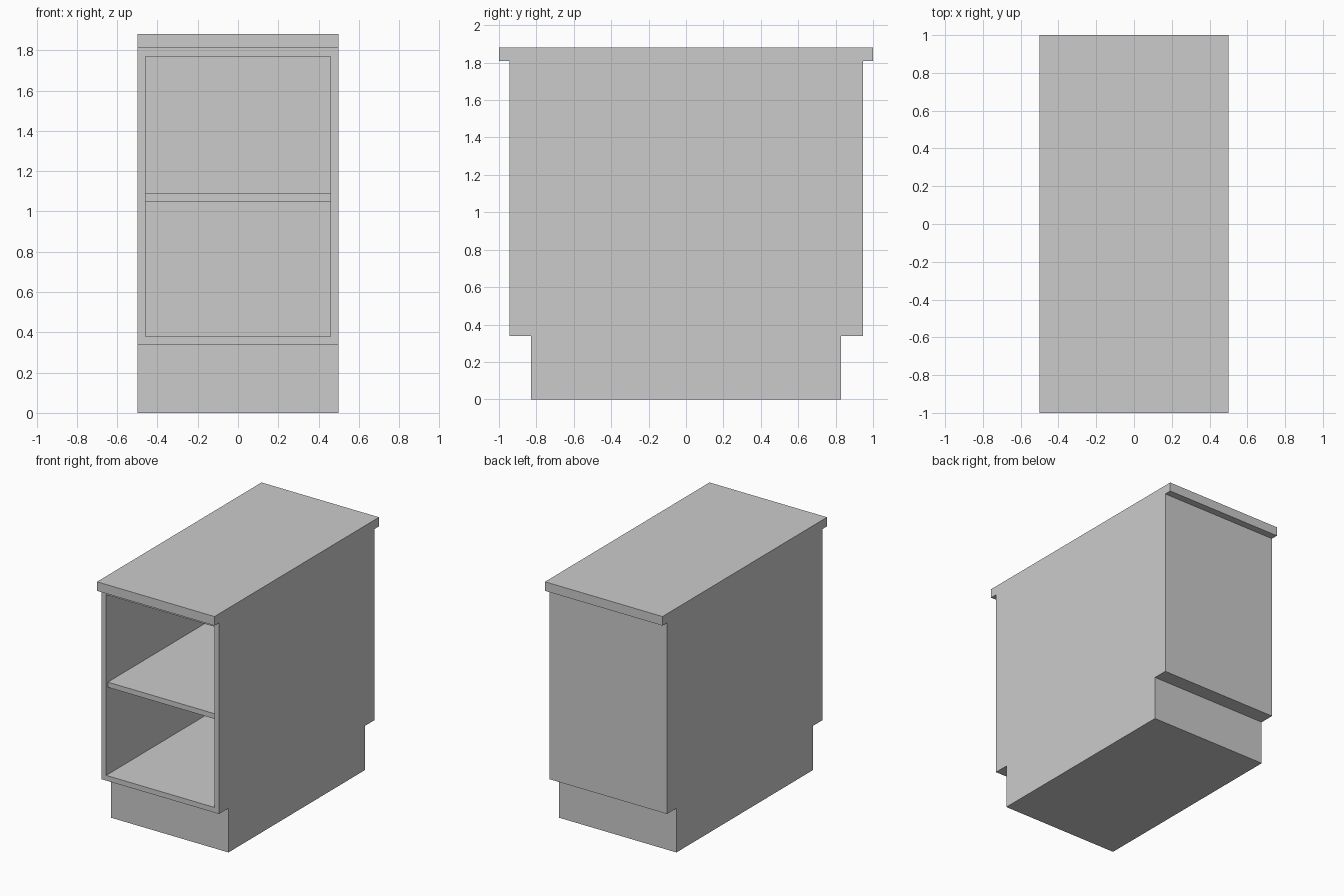
import bpy, bmesh
from mathutils import Vector

if "Cube" in bpy.data.objects:
    bpy.data.objects.remove(bpy.data.objects["Cube"])

HALF_W, WALL = 0.5, 0.04
BODY_Y, BACK_Y = 0.945, 0.905


def add_object(name, bm):
    bmesh.ops.recalc_face_normals(bm, faces=bm.faces)
    mesh = bpy.data.meshes.new(name)
    bm.to_mesh(mesh)
    bm.free()
    obj = bpy.data.objects.new(name, mesh)
    bpy.context.collection.objects.link(obj)
    return obj


# Cabinet: half side profile (y, z), mirrored and extruded across the width
half = [(0.83, 0), (0.83, 0.34), (BODY_Y, 0.34), (BODY_Y, 1.81), (1, 1.81), (1, 1.88)]
profile = half + [(-y, z) for y, z in reversed(half)]
bm = bmesh.new()
side = bm.faces.new([bm.verts.new((-HALF_W, y, z)) for y, z in profile])
ext = bmesh.ops.extrude_face_region(bm, geom=[side], use_keep_orig=True)
moved = [v for v in ext["geom"] if isinstance(v, bmesh.types.BMVert)]
bmesh.ops.translate(bm, verts=moved, vec=(2 * HALF_W, 0, 0))
bmesh.ops.recalc_face_normals(bm, faces=bm.faces)

# Open compartment: inset the front face and push it back to the rear panel
front = min(bm.faces, key=lambda f: (f.calc_center_median() - Vector((0, -BODY_Y, 1.075))).length)
bmesh.ops.inset_region(bm, faces=[front], thickness=WALL, use_even_offset=True)
pushed = bmesh.ops.extrude_discrete_faces(bm, faces=[front])["faces"][0]
bmesh.ops.translate(bm, verts=pushed.verts[:], vec=(0, BODY_Y + BACK_Y, 0))
add_object("cabinet", bm)

# Middle shelf, set slightly behind the front frame
shelf_front = -BODY_Y + 0.02
bm = bmesh.new()
bmesh.ops.create_cube(bm, size=1)
bmesh.ops.scale(bm, verts=bm.verts, vec=(2 * (HALF_W - WALL), BACK_Y - shelf_front, WALL))
bmesh.ops.translate(bm, verts=bm.verts, vec=(0, (BACK_Y + shelf_front) / 2, 1.07))
add_object("shelf", bm)
